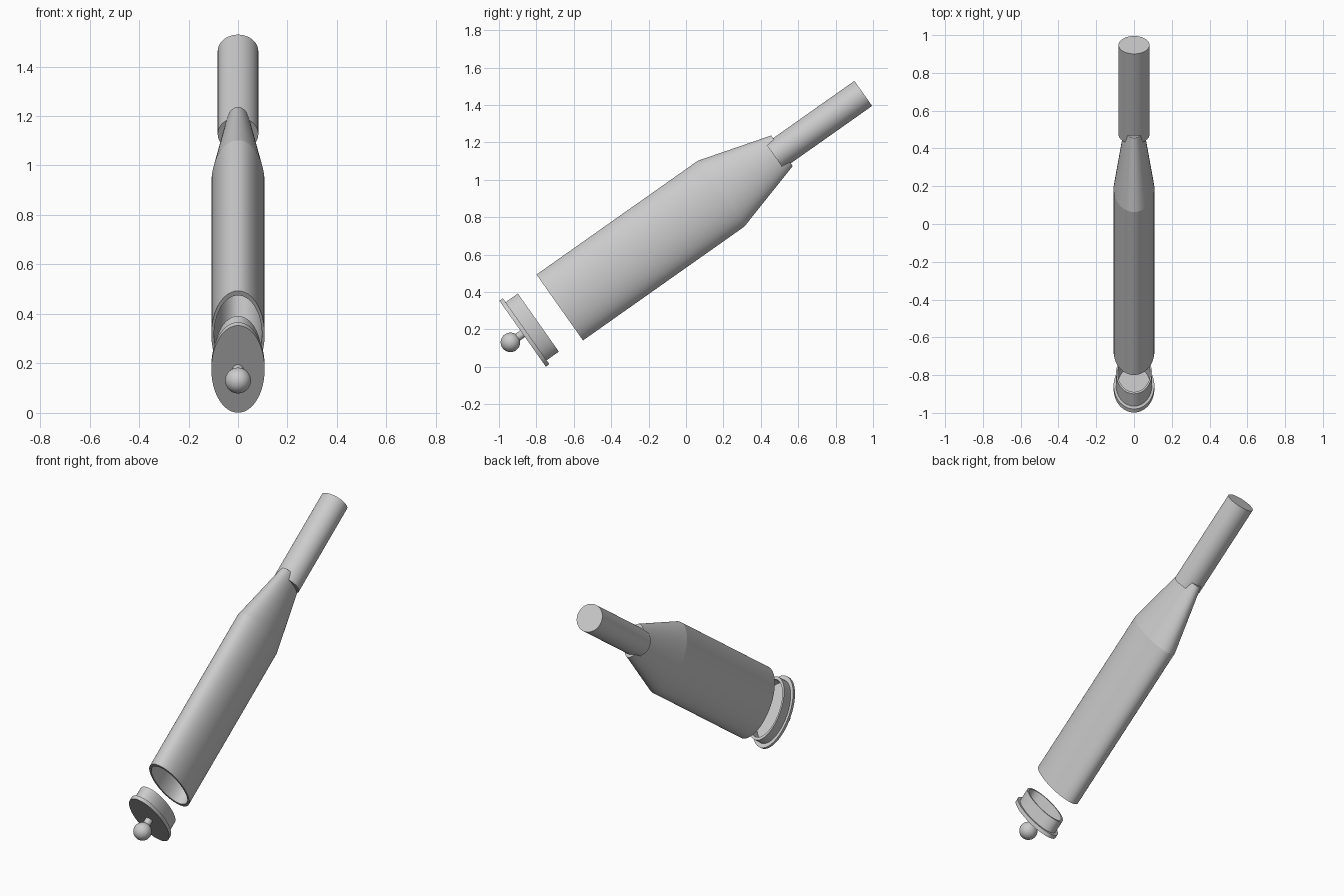
import bpy, bmesh, math
from mathutils import Matrix

cube = bpy.data.objects.get("Cube")
if cube:
    bpy.data.objects.remove(cube, do_unlink=True)

grey = bpy.data.materials.new("light_grey")
grey.use_nodes = True
grey.diffuse_color = (0.6, 0.6, 0.6, 1)
grey.node_tree.nodes["Principled BSDF"].inputs["Base Color"].default_value = (0.6, 0.6, 0.6, 1)

SEGMENTS = 128
FLAT = 0.5          # width to height of the oval section
# All parts share one tilted axis, starting at the open end of the body
TILT = Matrix.Translation((0, -0.675, 0.317)) @ Matrix.Rotation(math.radians(-54.8), 4, "X")


def finish(name, bm):
    bmesh.ops.recalc_face_normals(bm, faces=bm.faces)
    bm.transform(TILT)
    mesh = bpy.data.meshes.new(name)
    bm.to_mesh(mesh)
    bm.free()
    mesh.materials.append(grey)
    obj = bpy.data.objects.new(name, mesh)
    bpy.context.collection.objects.link(obj)
    bpy.ops.object.select_all(action="DESELECT")
    obj.select_set(True)
    bpy.context.view_layer.objects.active = obj
    bpy.ops.object.shade_smooth_by_angle(angle=math.radians(8))


def loft(name, profile, flat=FLAT):
    """Oval rings through (half height, distance along axis), capped at both ends."""
    bm = bmesh.new()
    rings = []
    for radius, along in profile:
        ring = []
        for i in range(SEGMENTS):
            a = math.tau * i / SEGMENTS
            ring.append(bm.verts.new((flat * radius * math.cos(a), radius * math.sin(a), along)))
        rings.append(ring)
    for low, high in zip(rings, rings[1:]):
        for i in range(SEGMENTS):
            j = (i + 1) % SEGMENTS
            bm.faces.new((low[i], low[j], high[j], high[i]))
    bm.faces.new(rings[0])
    bm.faces.new(rings[-1])
    finish(name, bm)


# Hollow oval body, tapered towards the handle
loft("body", [(0.1, 1.454), (0.2155, 1.056), (0.2155, 0), (0.193, 0), (0.193, 1.05), (0.09, 1.4)])

# Round handle set into the tapered end
loft("handle", [(0.082, 1.405), (0.082, 1.986)], flat=1)

# Detached end cap: flange plate with a hollow collar
loft("end_cap", [(0.2155, -0.243), (0.2155, -0.22), (0.19, -0.22),
                 (0.19, -0.14), (0.172, -0.14), (0.172, -0.22)])

# Knob on a short stem
loft("knob_stem", [(0.022, -0.32), (0.022, -0.24)], flat=1)
bm = bmesh.new()
bmesh.ops.create_uvsphere(bm, u_segments=64, v_segments=32, radius=0.052,
                          matrix=Matrix.Translation((0, 0, -0.323)))
finish("knob", bm)
